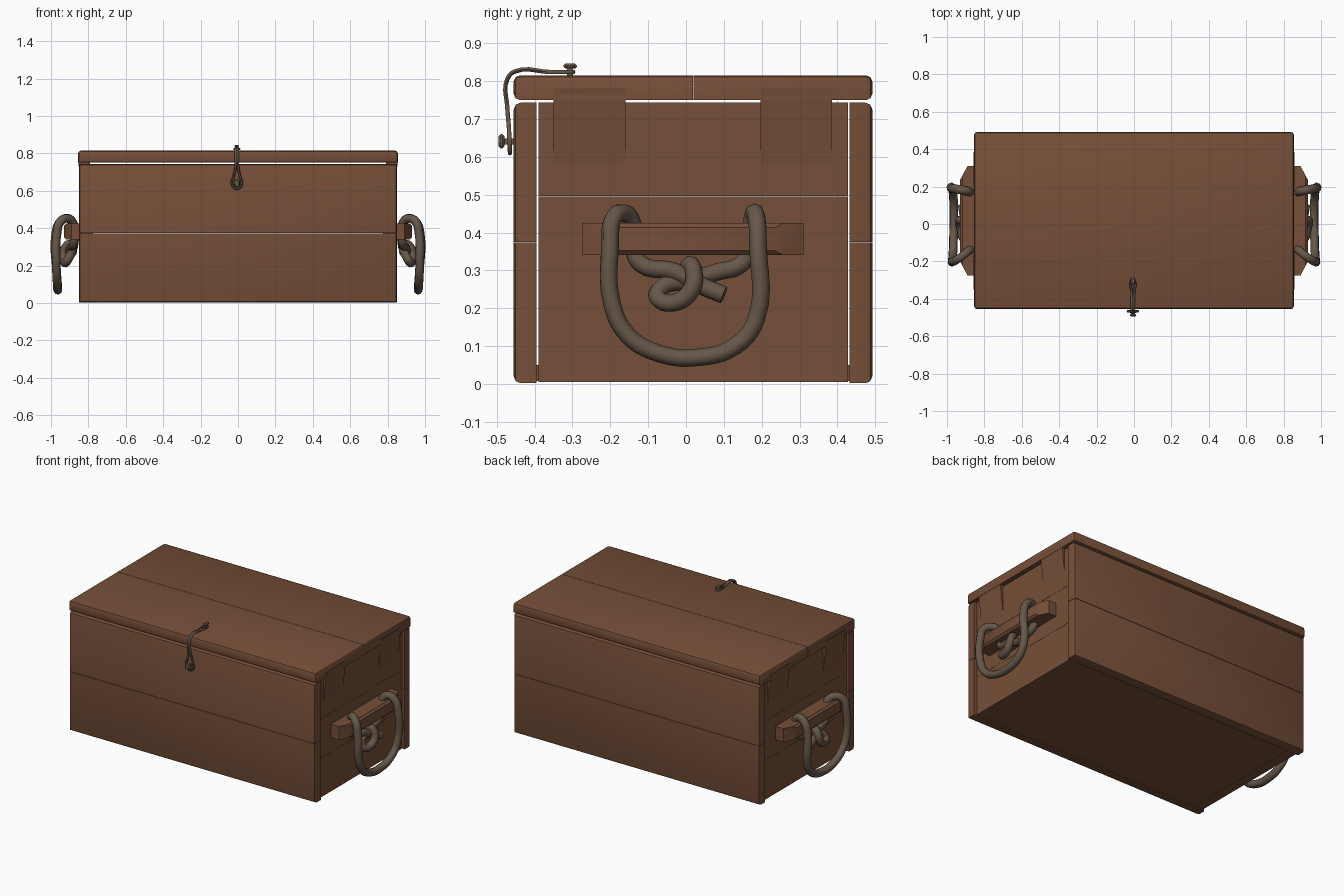
import bpy, bmesh, math

if "Cube" in bpy.data.objects:
    bpy.data.objects.remove(bpy.data.objects["Cube"])


def material(name, rgb):
    m = bpy.data.materials.new(name)
    m.diffuse_color = (*rgb, 1)
    m.use_nodes = True
    m.node_tree.nodes["Principled BSDF"].inputs["Base Color"].default_value = m.diffuse_color
    return m


WOOD = material("brown wood", (0.18, 0.078, 0.04))
ROPE = material("grey brown rope", (0.135, 0.095, 0.068))


def finish(bm, name, mat):
    bmesh.ops.recalc_face_normals(bm, faces=bm.faces)
    me = bpy.data.meshes.new(name)
    bm.to_mesh(me)
    bm.free()
    me.materials.append(mat)
    ob = bpy.data.objects.new(name, me)
    bpy.context.collection.objects.link(ob)
    bpy.ops.object.select_all(action='DESELECT')
    ob.select_set(True)
    bpy.context.view_layer.objects.active = ob
    bpy.ops.object.shade_smooth_by_angle(angle=math.radians(40))
    return ob


def board(name, lo, hi, bevel=0.0, rule=lambda m: True, segments=2, mat=WOOD):
    """Box between two corners; edges whose midpoint passes the rule are rounded."""
    bm = bmesh.new()
    bmesh.ops.create_cube(bm, size=1)
    for v in bm.verts:
        v.co = [(a + b) / 2 + c * (b - a) for a, b, c in zip(lo, hi, v.co)]
    if bevel:
        edges = [e for e in bm.edges if rule((e.verts[0].co + e.verts[1].co) / 2)]
        bmesh.ops.bevel(bm, geom=edges, offset=bevel, segments=segments,
                        profile=0.5, affect='EDGES')
    return finish(bm, name, mat)


def cord(name, pts, radius, cyclic=False, sides=2):
    """Round rope through the points."""
    cu = bpy.data.curves.new(name, 'CURVE')
    cu.dimensions = '3D'
    cu.bevel_depth, cu.bevel_resolution = radius, sides
    cu.resolution_u = 5
    cu.use_fill_caps = True
    sp = cu.splines.new('BEZIER')
    sp.bezier_points.add(len(pts) - 1)
    for bp, p in zip(sp.bezier_points, pts):
        bp.co = p
        bp.handle_left_type = bp.handle_right_type = 'AUTO'
    sp.use_cyclic_u = cyclic
    cu.materials.append(ROPE)
    ob = bpy.data.objects.new(name, cu)
    bpy.context.collection.objects.link(ob)
    bpy.ops.object.select_all(action='DESELECT')
    ob.select_set(True)
    bpy.context.view_layer.objects.active = ob
    bpy.ops.object.convert(target='MESH')
    bpy.ops.object.shade_smooth_by_angle(angle=math.radians(60))


# Front and back walls: two planks each, rounded except at the joint
for label, y0, y1 in (("front", -0.455, -0.395), ("back", 0.432, 0.492)):
    outer = y0 if label == "front" else y1
    for part, z0, z1, joint in (("lower", 0.002, 0.373, 0.373), ("upper", 0.375, 0.743, 0.375)):
        board(f"{label}_{part}_plank", (-0.85, y0, z0), (0.85, y1, z1), 0.018,
              lambda m: abs(m.y - outer) < 0.001 and abs(m.z - joint) > 0.001)

# Lid: two planks, rounded except at the joint
for label, y0, y1, joint in (("front", -0.455, 0.018, 0.018), ("back", 0.02, 0.492, 0.02)):
    board(f"lid_{label}_plank", (-0.855, y0, 0.75), (0.855, y1, 0.815), 0.016,
          lambda m: abs(m.y - joint) > 0.001 and (abs(m.y) > 0.44 or m.z > 0.8))

# Floor
board("floor", (-0.83, -0.395, 0.008), (0.83, 0.432, 0.05))

# Bar outline seen from above
BAR = [(0.825, -0.275), (0.89, -0.275), (0.93, -0.2),
       (0.93, 0.235), (0.89, 0.31), (0.825, 0.31)]

# Rope handle: knot tail, through the bar, down round the loop, back to the knot
HANDLE = [(0.918, 0.10, 0.235), (0.908, 0.04, 0.26), (0.895, -0.03, 0.297),
          (0.88, -0.12, 0.318), (0.872, -0.14, 0.37), (0.88, -0.14, 0.425),
          (0.91, -0.165, 0.452), (0.95, -0.193, 0.435), (0.968, -0.2, 0.37),
          (0.972, -0.197, 0.22), (0.968, -0.155, 0.13), (0.965, -0.07, 0.08),
          (0.963, 0.03, 0.07), (0.965, 0.13, 0.1), (0.97, 0.185, 0.17),
          (0.974, 0.19, 0.37), (0.95, 0.187, 0.435), (0.91, 0.18, 0.453),
          (0.88, 0.172, 0.425), (0.872, 0.165, 0.37), (0.875, 0.15, 0.32),
          (0.88, 0.08, 0.295), (0.885, 0.0, 0.272), (0.895, -0.06, 0.258),
          (0.912, -0.075, 0.228), (0.926, -0.03, 0.215), (0.934, 0.015, 0.25),
          (0.92, 0.02, 0.3), (0.895, 0.01, 0.315), (0.875, 0.0, 0.29)]

for side, s in (("right", 1), ("left", -1)):
    def xs(a, b):
        return sorted((s * a, s * b))

    # End wall: three planks
    x0, x1 = xs(0.775, 0.835)
    for i, (z0, z1) in enumerate(((0.005, 0.249), (0.25, 0.495), (0.496, 0.743))):
        board(f"{side}_end_plank_{i + 1}", (x0, -0.39, z0), (x1, 0.428, z1))

    # Lid battens hanging over the end wall
    x0, x1 = xs(0.79, 0.845)
    for label, y0, y1 in (("front", -0.35, -0.16), ("back", 0.197, 0.385)):
        bm_ob = board(f"{side}_{label}_batten", (x0, y0, 0.58), (x1, y1, 0.782))
        for v in bm_ob.data.vertices:  # taper into the wall at the bottom
            if v.co.z < 0.6 and abs(v.co.x) > 0.83:
                v.co.x = s * 0.835
            if v.co.z > 0.7 and abs(v.co.x) > 0.83:
                v.co.x = s * 0.857

    # Handle bar with chamfered ends
    bm = bmesh.new()
    face = bm.faces.new([bm.verts.new((s * x, y, 0.34)) for x, y in BAR])
    ext = bmesh.ops.extrude_face_region(bm, geom=[face])
    for v in ext["geom"]:
        if isinstance(v, bmesh.types.BMVert):
            v.co.z = 0.425
    front = [e for e in bm.edges if all(abs(v.co.x) > 0.92 for v in e.verts)
             and abs(e.verts[0].co.z - e.verts[1].co.z) < 0.01]
    bmesh.ops.bevel(bm, geom=front, offset=0.012, segments=1, affect='EDGES')
    finish(bm, f"{side}_handle_bar", WOOD)

    cord(f"{side}_rope_handle", [(s * x, y, z) for x, y, z in HANDLE], 0.0235)

# Clasp: cord looped round a peg on the lid and a peg on the front
half = [(0.012, -0.318, 0.824), (0.007, -0.36, 0.824), (0.006, -0.45, 0.826),
        (0.006, -0.472, 0.805), (0.007, -0.472, 0.73), (0.016, -0.468, 0.68),
        (0.026, -0.466, 0.635)]
loop = ([(-0.006, -0.298, 0.824)] + [(x - 0.006, y, z) for x, y, z in half]
        + [(-0.006, -0.465, 0.61)] + [(-x - 0.006, y, z) for x, y, z in reversed(half)])
cord("clasp_cord", loop, 0.0065, cyclic=True, sides=1)

# Clasp pegs: thin shank and wider head
board("lid_peg_shank", (-0.014, -0.314, 0.81), (0.002, -0.298, 0.84), mat=ROPE)
board("lid_peg_head", (-0.018, -0.324, 0.833), (0.006, -0.288, 0.846), 0.005, segments=1, mat=ROPE)
board("front_peg_shank", (-0.014, -0.485, 0.632), (0.002, -0.45, 0.648), mat=ROPE)
board("front_peg_head", (-0.022, -0.495, 0.622), (0.01, -0.48, 0.66), 0.005, segments=1, mat=ROPE)
